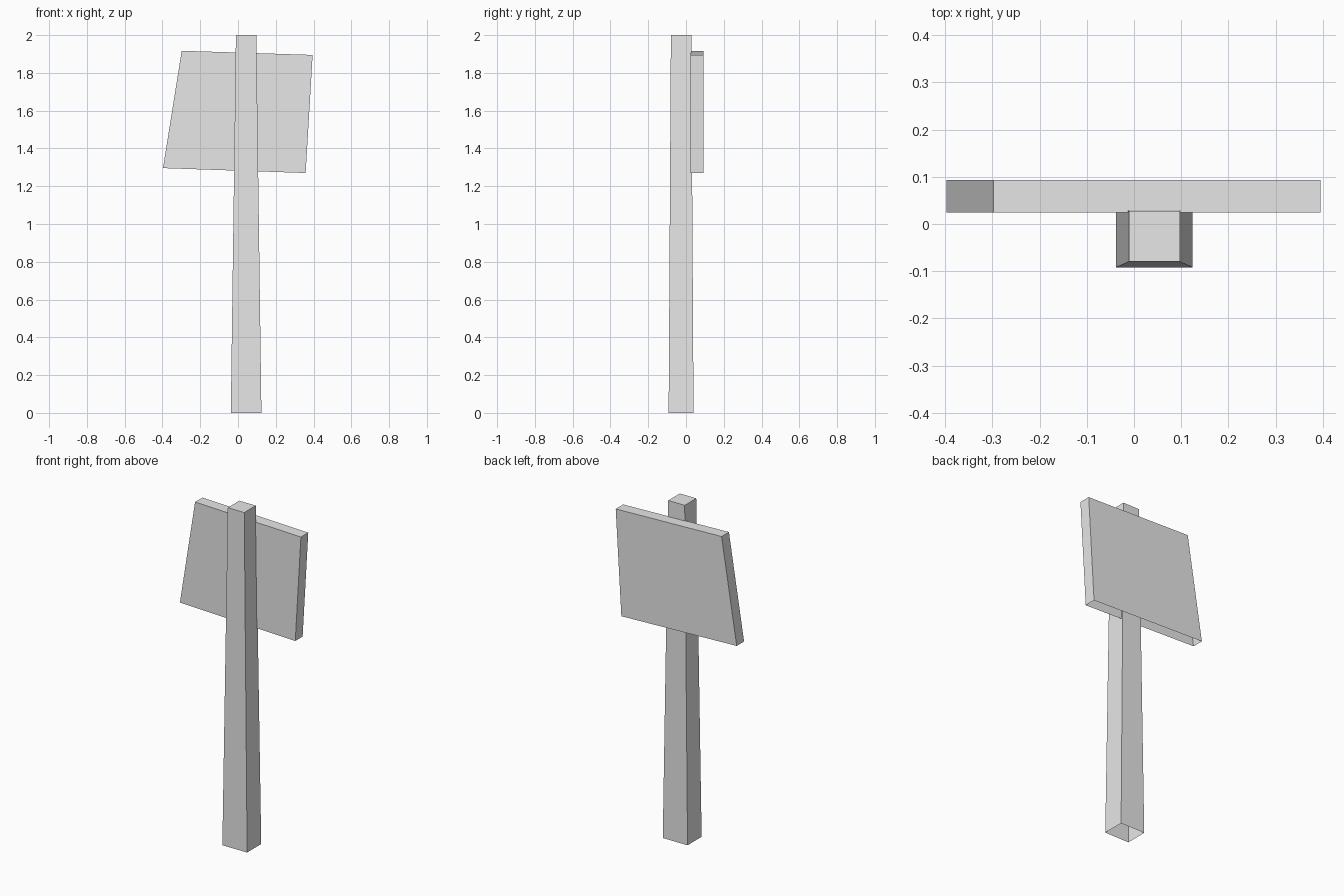
import bpy
import bmesh

if "Cube" in bpy.data.objects:
    bpy.data.objects.remove(bpy.data.objects["Cube"], do_unlink=True)

# One plain grey for the whole sign
grey = bpy.data.materials.new("light_grey")
grey.use_nodes = True
colour = (0.8, 0.8, 0.8, 1)
grey.diffuse_color = colour
grey.node_tree.nodes["Principled BSDF"].inputs["Base Color"].default_value = colour


def loft(name, start, end, open_underside):
    """Join two matching four-sided outlines into a flat-faced block."""
    bm = bmesh.new()
    a = [bm.verts.new(p) for p in start]
    b = [bm.verts.new(p) for p in end]
    bm.faces.new(a)
    bm.faces.new(b)
    for i in range(4):
        j = (i + 1) % 4
        bm.faces.new((a[i], a[j], b[j], b[i]))
    bmesh.ops.recalc_face_normals(bm, faces=bm.faces)
    # Hollow underside, as both parts are open below
    if open_underside:
        lowest = min(bm.faces, key=lambda f: f.calc_center_median().z)
        bmesh.ops.delete(bm, geom=[lowest], context="FACES_ONLY")
    mesh = bpy.data.meshes.new(name)
    bm.to_mesh(mesh)
    bm.free()
    mesh.materials.append(grey)
    obj = bpy.data.objects.new(name, mesh)
    bpy.context.collection.objects.link(obj)
    return obj


def rectangle(cx, cy, half_x, half_y, z):
    return [(cx + sx * half_x, cy + sy * half_y, z)
            for sx, sy in ((-1, -1), (1, -1), (1, 1), (-1, 1))]


# Tapered post
loft("post",
     rectangle(0.043, -0.026, 0.081, 0.066, 0),
     rectangle(0.043, -0.026, 0.054, 0.054, 2), True)

# Crooked board fixed to the back of the post
outline = [(-0.397, 1.296), (0.358, 1.27), (0.395, 1.895), (-0.298, 1.917)]
loft("sign_board",
     [(x, 0.024, z) for x, z in outline],
     [(x, 0.093, z) for x, z in outline], True)
